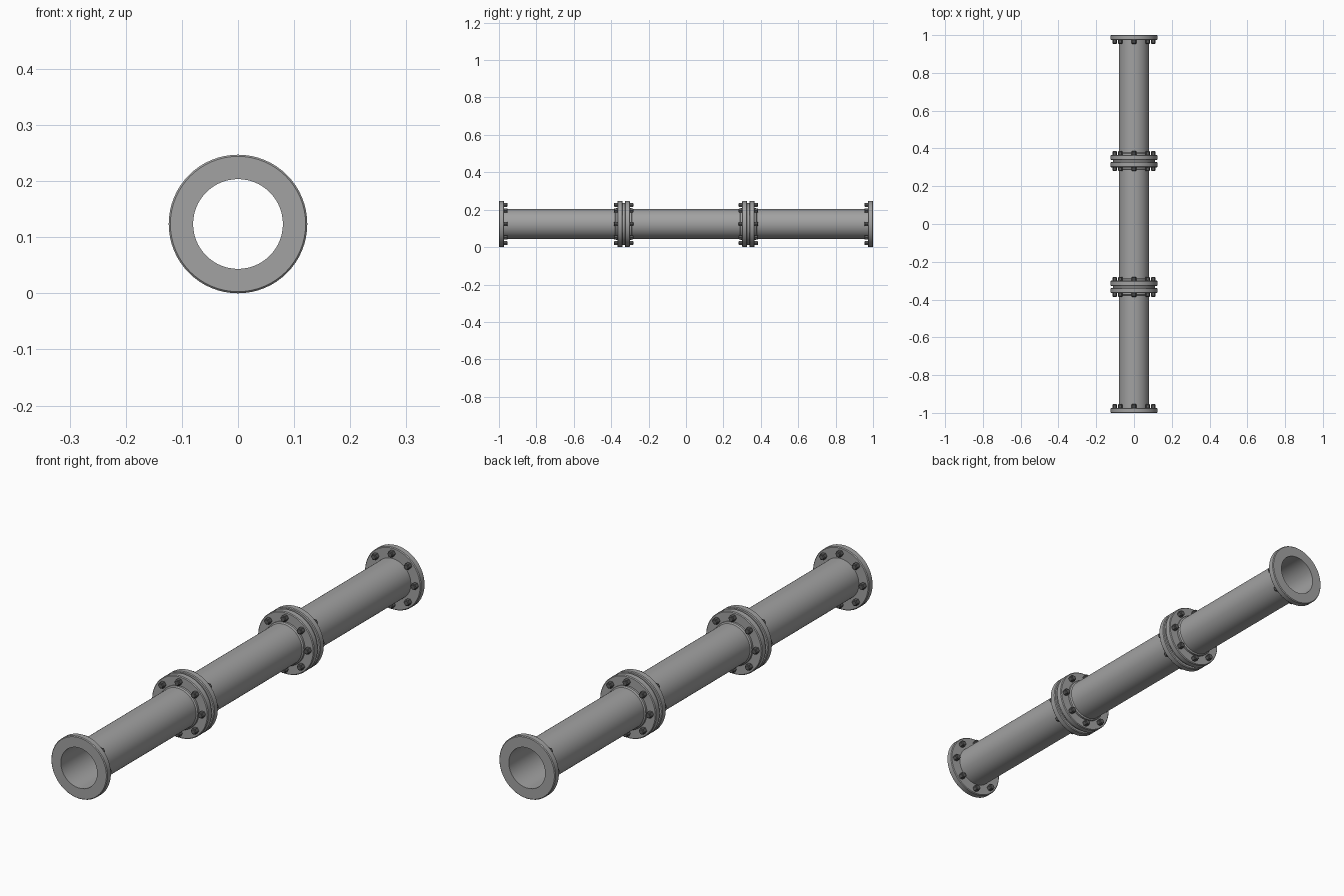
import bpy, bmesh, math

if "Cube" in bpy.data.objects:
    bpy.data.objects.remove(bpy.data.objects["Cube"])

R_FLANGE, R_PIPE, R_BOLTS = 0.1235, 0.08, 0.102
ZC = R_FLANGE          # height of the pipe axis
SEG = 64
JOINTS = (-1 / 3, 1 / 3)


def material(name, v):
    m = bpy.data.materials.new(name)
    m.diffuse_color = (v, v, v, 1)
    m.use_nodes = True
    m.node_tree.nodes["Principled BSDF"].inputs["Base Color"].default_value = m.diffuse_color
    return m


STEEL = material("steel grey", 0.36)
DARK = material("dark bolt grey", 0.11)


def finish(name, bm, mat, angle=30, normals=True):
    if normals:
        bmesh.ops.recalc_face_normals(bm, faces=bm.faces)
    me = bpy.data.meshes.new(name)
    bm.to_mesh(me)
    bm.free()
    me.materials.append(mat)
    ob = bpy.data.objects.new(name, me)
    bpy.context.collection.objects.link(ob)
    bpy.ops.object.select_all(action='DESELECT')
    ob.select_set(True)
    bpy.context.view_layer.objects.active = ob
    bpy.ops.object.shade_smooth_by_angle(angle=math.radians(angle))
    return ob


def lathe(name, profile, mat, closed=True, angle=30):
    """Revolve (radius, y) points about the pipe axis."""
    bm = bmesh.new()
    rings = []
    for r, y in profile:
        rings.append([bm.verts.new((r * math.sin(2 * math.pi * i / SEG), y,
                                    ZC + r * math.cos(2 * math.pi * i / SEG)))
                      for i in range(SEG)])
    n = len(rings)
    for k in range(n if closed else n - 1):
        a, b = rings[k], rings[(k + 1) % n]
        for i in range(SEG):
            j = (i + 1) % SEG
            bm.faces.new((a[i], a[j], b[j], b[i]))
    return finish(name, bm, mat, angle)


def flange(name, face, d):
    """Ring with eased rim; face is the mating plane, d points along the pipe."""
    t, c = 0.027, 0.003
    lathe(name, [(R_PIPE, face), (R_FLANGE - c, face),
                 (R_FLANGE, face + d * c), (R_FLANGE, face + d * (t - c)),
                 (R_FLANGE - c, face + d * t), (R_PIPE, face + d * t)], STEEL)
    bolts(name + "_bolts", face + d * t, d)


def bolts(name, y0, d):
    """Eight chamfered hex heads around the flange."""
    bm = bmesh.new()
    for k in range(8):
        a = k * math.pi / 4
        cx, cz = R_BOLTS * math.sin(a), ZC + R_BOLTS * math.cos(a)
        rings = []
        for r, h in ((0.0125, -0.001), (0.0125, 0.016), (0.0095, 0.019)):
            rings.append([bm.verts.new((cx + r * math.cos(i * math.pi / 3), y0 + d * h,
                                        cz + r * math.sin(i * math.pi / 3)))
                          for i in range(6)])
        for p, q in zip(rings, rings[1:]):
            for i in range(6):
                j = (i + 1) % 6
                bm.faces.new((p[i], p[j], q[j], q[i]))
        bm.faces.new(rings[0])
        bm.faces.new(rings[-1])
    finish(name, bm, DARK, 20)


# One open tube runs the full length
lathe("pipe", [(R_PIPE, -0.999), (R_PIPE, 0.999)], STEEL, closed=False)

# End flanges
flange("front_end_flange", -1.0, 1)
flange("back_end_flange", 1.0, -1)

# Bolted joints: gasket, two flanges and weld collars
for label, y in zip(("front", "back"), JOINTS):
    lathe(label + "_gasket", [(R_PIPE, y - 0.006), (0.112, y - 0.006),
                              (0.112, y + 0.006), (R_PIPE, y + 0.006)], STEEL)
    for side, d in (("near", -1), ("far", 1)):
        flange(f"{label}_joint_{side}_flange", y + d * 0.006, d)
        s = y + d * 0.033
        lathe(f"{label}_joint_{side}_collar",
              [(R_PIPE, s), (0.085, s), (0.085, s + d * 0.008), (R_PIPE, s + d * 0.012)], STEEL)
